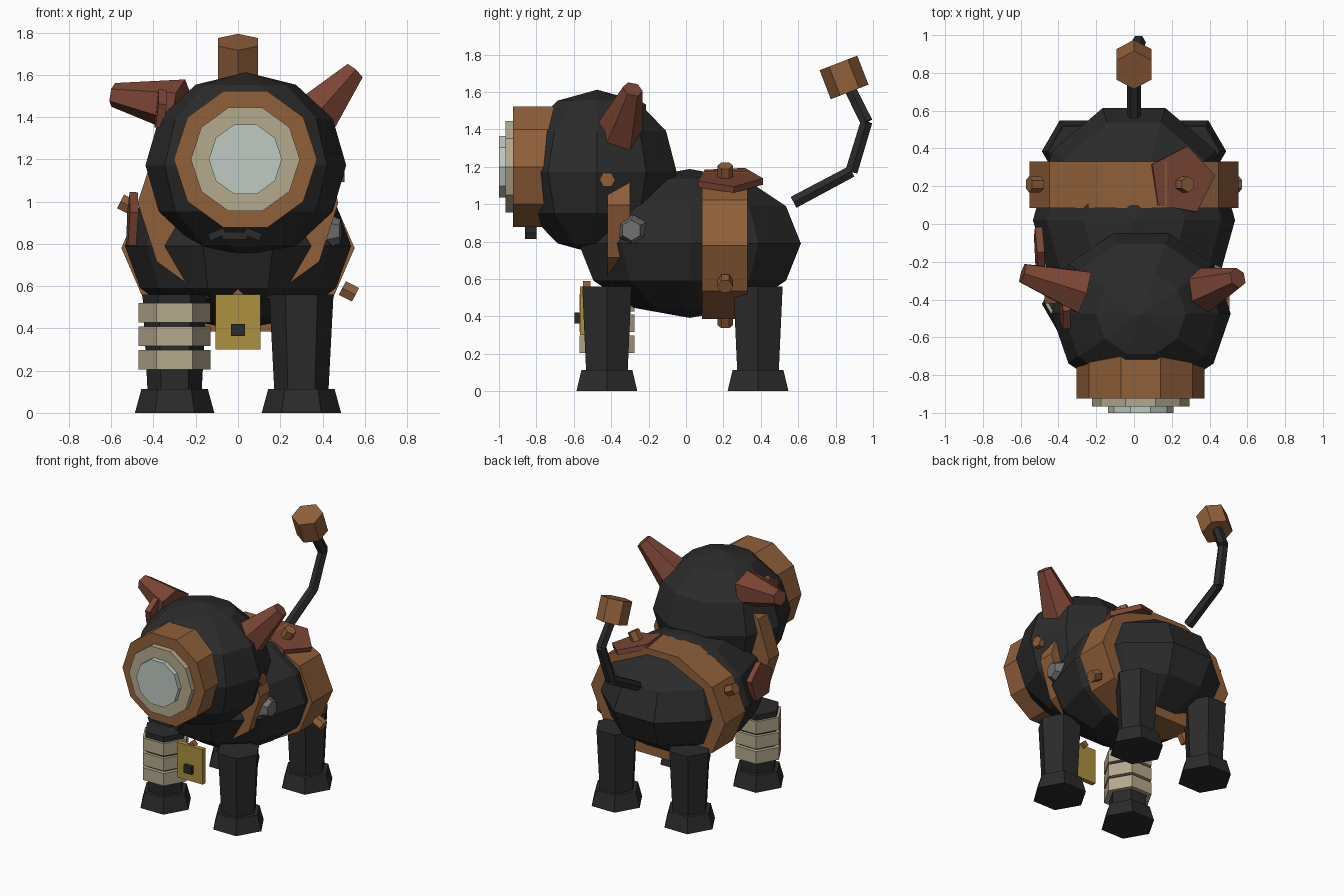
import bpy, bmesh, math
from mathutils import Vector, Matrix

cube = bpy.data.objects.get("Cube")
if cube:
    bpy.data.objects.remove(cube, do_unlink=True)


def material(name, r, g, b):
    m = bpy.data.materials.new(name)
    m.use_nodes = True
    m.diffuse_color = (r, g, b, 1)
    shader = next(n for n in m.node_tree.nodes if n.type == 'BSDF_PRINCIPLED')
    shader.inputs["Base Color"].default_value = (r, g, b, 1)
    return m


BLACK = material("black hide", 0.024, 0.024, 0.024)
BROWN = material("brown leather", 0.28, 0.115, 0.042)
RED = material("rusty red", 0.20, 0.06, 0.036)
CREAM = material("cream cloth", 0.46, 0.40, 0.27)
GLASS = material("pale glass", 0.52, 0.59, 0.55)
GOLD = material("dull gold", 0.42, 0.28, 0.05)
GREY = material("grey steel", 0.16, 0.165, 0.16)


def finish(name, bm, mat):
    bmesh.ops.recalc_face_normals(bm, faces=bm.faces)
    mesh = bpy.data.meshes.new(name)
    bm.to_mesh(mesh)
    bm.free()
    mesh.materials.append(mat)
    ob = bpy.data.objects.new(name, mesh)
    bpy.context.collection.objects.link(ob)
    return ob


def prism(name, p0, p1, r0, r1, mat, sides=6, corner=(1, 0, 0), squash=1):
    """Closed frustum from p0 to p1 with its first corner towards `corner`."""
    p0, p1 = Vector(p0), Vector(p1)
    axis = (p1 - p0).normalized()
    u = Vector(corner)
    u = (u - axis * u.dot(axis)).normalized()
    v = axis.cross(u) * squash
    bm = bmesh.new()
    rings = []
    for p, r in ((p0, r0), (p1, r1)):
        angles = [math.tau * i / sides for i in range(sides)]
        rings.append([bm.verts.new(p + r * (u * math.cos(a) + v * math.sin(a))) for a in angles])
        bm.faces.new(rings[-1])
    for i in range(sides):
        j = (i + 1) % sides
        bm.faces.new((rings[0][i], rings[0][j], rings[1][j], rings[1][i]))
    return finish(name, bm, mat)


def disc(name, centre, normal, radius, depth, mat, sides=6, corner=(0, 0, 1)):
    half = Vector(normal).normalized() * depth / 2
    c = Vector(centre)
    return prism(name, c - half, c + half, radius, radius, mat, sides, corner)


def ball(name, centre, size, mat):
    """Ten-sided faceted ball with a corner on the x axis."""
    bm = bmesh.new()
    bmesh.ops.create_uvsphere(bm, u_segments=10, v_segments=6, radius=1)
    wide = max(bm.verts, key=lambda v: v.co.xy.length).co
    turn = Matrix.Rotation(-math.atan2(wide.y, wide.x), 4, 'Z')
    bm.transform(Matrix.Translation(centre) @ Matrix.Diagonal((*size, 1)) @ turn)
    return finish(name, bm, mat)


def box(name, centre, size, mat, roll=0):
    bm = bmesh.new()
    bmesh.ops.create_cube(bm, size=1)
    bm.transform(Matrix.Translation(centre) @ Matrix.Rotation(roll, 4, 'Y')
                 @ Matrix.Diagonal((*size, 1)))
    return finish(name, bm, mat)


# Body and head
ball("body", (0, 0.02, 0.79), (0.535, 0.625, 0.398), BLACK)
ball("head", (0.037, -0.475, 1.172), (0.475, 0.447, 0.44), BLACK)

# Round face piece: casing, rim and lens
for name, back, front, r, mat in (("face_casing", -0.70, -0.925, 0.339, BROWN),
                                  ("face_rim", -0.92, -0.965, 0.258, CREAM),
                                  ("face_lens", -0.96, -1.0, 0.173, GLASS)):
    prism(name, (0.035, back, 1.2), (0.035, front, 1.2), r, r, mat, 10)

# Mouth grille
box("mouth_middle", (-0.015, -0.83, 0.838), (0.12, 0.06, 0.035), BLACK)
for side in (-1, 1):
    box("mouth_corner", (-0.015 + side * 0.085, -0.83, 0.846), (0.08, 0.06, 0.035), BLACK, side * 0.4)

# Ears, the right one drooping
prism("left_ear", (0.325, -0.37, 1.36), (0.55, -0.285, 1.615), 0.14, 0.055, RED, 6, (0, 1, 0))
prism("right_ear", (-0.27, -0.36, 1.45), (-0.59, -0.26, 1.505), 0.13, 0.057, RED, 6, (0, 0, 1))

# Collar and belly band
prism("collar", (0, -0.42, 0.995), (0, -0.30, 0.995), 0.475, 0.475, BROWN, 10)
prism("belly_band", (0, 0.085, 0.78), (0, 0.33, 0.78), 0.552, 0.552, BROWN, 10, squash=0.75)

# Bolts on the band, head and neck
for x, z in ((0.27, 1.175), (-0.525, 0.985), (0.525, 0.575), (-0.27, 0.385)):
    disc("band_bolt", (x, 0.21, z), (x, 0, (z - 0.78) * 1.3), 0.042, 0.07, BROWN, 6, (0, 1, 0))
disc("head_bolt", (0.475, -0.42, 1.13), (1, 0, 0), 0.042, 0.06, BROWN, 6, (0, 1, 0))
prism("neck_bolt", (0.42, -0.285, 0.86), (0.485, -0.292, 0.86), 0.085, 0.055, GREY, 6, (0, 0, 1))

# Thin patches
disc("back_patch", (0.25, 0.23, 1.13), (0.3, 0, 1), 0.185, 0.035, RED, 5, (-1, 0.5, 0))
disc("shoulder_patch", (-0.50, -0.15, 0.905), (-1, -0.05, 0.05), 0.14, 0.04, RED, 5)
disc("head_patch", (-0.365, -0.46, 1.43), (-1, -0.05, 0.1), 0.10, 0.04, RED, 5)

# Legs and feet
for x in (-0.3, 0.3):
    for y in (-0.423, 0.385):
        prism("leg", (x, y, 0.10), (x, y, 0.56), 0.128, 0.152, BLACK)
        prism("foot", (x, y, 0), (x, y, 0.113), 0.188, 0.157, BLACK)

# Bandage on the right front leg
for i in range(3):
    z = 0.205 + 0.111 * i
    prism("bandage", (-0.3, -0.423, z), (-0.3, -0.423, z + 0.093), 0.17, 0.17, CREAM)

# Hanging tag
box("tag", (0, -0.55, 0.43), (0.213, 0.035, 0.26), GOLD)
box("tag_stud", (0, -0.575, 0.392), (0.064, 0.04, 0.058), BLACK)
box("tag_loop", (0, -0.53, 0.56), (0.04, 0.04, 0.04), BROWN, math.pi / 4)

# Jointed tail with a block on the end
path = [(0, 0.575, 1.01), (0, 0.885, 1.175), (0.025, 0.965, 1.44), (0, 0.87, 1.63)]
for a, b in zip(path, path[1:]):
    prism("tail_segment", a, b, 0.038, 0.036, BLACK)
prism("tail_block", (0, 0.875, 1.60), (0, 0.815, 1.755), 0.108, 0.108, BROWN, 6, (0, 1, 0))
